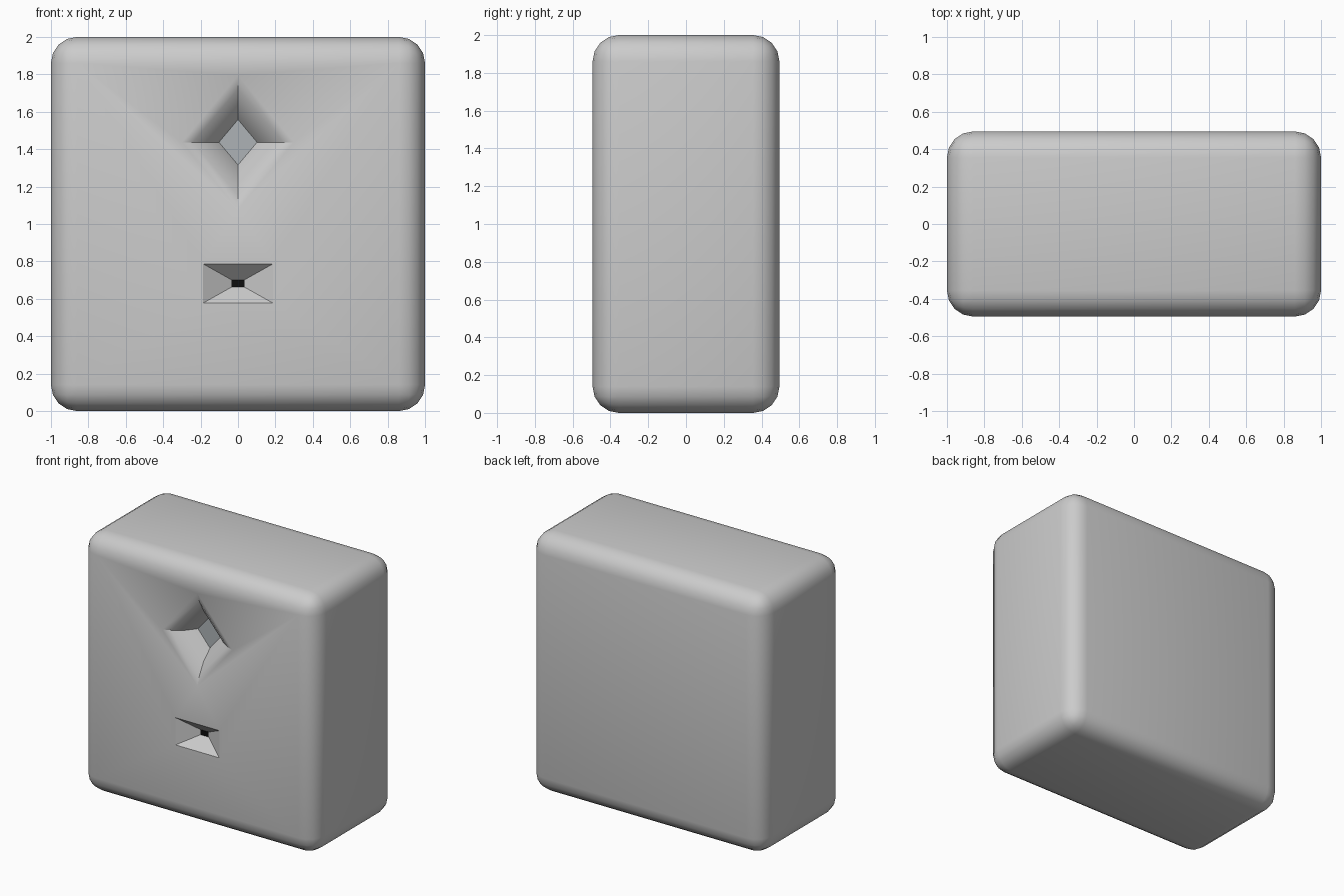
import bpy, bmesh, math

if "Cube" in bpy.data.objects:
    bpy.data.objects.remove(bpy.data.objects["Cube"])

W, D, H, BEVEL = 2.0, 0.99, 2.0, 0.14
FRONT = -D / 2


def add_mesh(name, bm):
    bmesh.ops.recalc_face_normals(bm, faces=bm.faces)
    me = bpy.data.meshes.new(name)
    bm.to_mesh(me)
    bm.free()
    ob = bpy.data.objects.new(name, me)
    bpy.context.collection.objects.link(ob)
    return ob


def stepped_pit(name, rings):
    """Closed cutter from same-count rings of (x, z) points at given depths."""
    bm = bmesh.new()
    loops = [[bm.verts.new((x, FRONT + d, z)) for x, z in pts] for d, pts in rings]
    for a, b in zip(loops, loops[1:]):
        for i in range(4):
            j = (i + 1) % 4
            bm.faces.new((a[i], a[j], b[j], b[i]))
    bm.faces.new(loops[0])
    bm.faces.new(loops[-1])
    return add_mesh(name, bm)


def plate(name, pts, depth, colour):
    """Thin coloured floor at the bottom of a pit."""
    bm = bmesh.new()
    face = bm.faces.new([bm.verts.new((x, FRONT + depth, z)) for x, z in pts])
    ext = bmesh.ops.extrude_face_region(bm, geom=[face])
    for v in ext["geom"]:
        if isinstance(v, bmesh.types.BMVert):
            v.co.y += 0.01
    ob = add_mesh(name, bm)
    mat = bpy.data.materials.new(name)
    mat.diffuse_color = colour
    mat.use_nodes = True
    mat.node_tree.nodes["Principled BSDF"].inputs["Base Color"].default_value = mat.diffuse_color
    ob.data.materials.append(mat)


def diamond(s):
    cz = 1.437
    return [(0, cz + 0.357 * s), (0.3 * s, cz), (0, cz - 0.357 * s), (-0.3 * s, cz)]


def rect(hx, hz, cz=0.682):
    return [(-hx, cz - hz), (hx, cz - hz), (hx, cz + hz), (-hx, cz + hz)]


# Rounded block
bm = bmesh.new()
bmesh.ops.create_cube(bm, size=1)
for v in bm.verts:
    v.co = (v.co.x * W, v.co.y * D, (v.co.z + 0.5) * H)
bmesh.ops.bevel(bm, geom=bm.edges[:], offset=BEVEL, segments=4, profile=0.5,
                affect='EDGES')
body = add_mesh("body", bm)

# Pits in the front face
profile = [(-0.1, 1), (0, 1), (0.025, 0.8), (0.075, 0.55), (0.155, 0.34)]
cutters = [
    stepped_pit("diamond_cutter", [(d, diamond(s)) for d, s in profile]),
    stepped_pit("slot_cutter", [(-0.1, rect(0.187, 0.105)), (0, rect(0.187, 0.105)),
                                (0.09, rect(0.034, 0.019))]),
]
bpy.context.view_layer.objects.active = body
body.select_set(True)
for c in cutters:
    mod = body.modifiers.new(c.name, 'BOOLEAN')
    mod.object = c
    mod.operation = 'DIFFERENCE'
    mod.solver = 'EXACT'
    bpy.ops.object.modifier_apply(modifier=mod.name)
for c in cutters:
    bpy.data.objects.remove(c)
bpy.ops.object.shade_smooth_by_angle(angle=math.radians(30))

# Coloured pit floors
plate("diamond_window", diamond(0.34), 0.153, (0.42, 0.45, 0.47, 1))
plate("slot_hole", rect(0.034, 0.019), 0.088, (0.004, 0.004, 0.004, 1))
